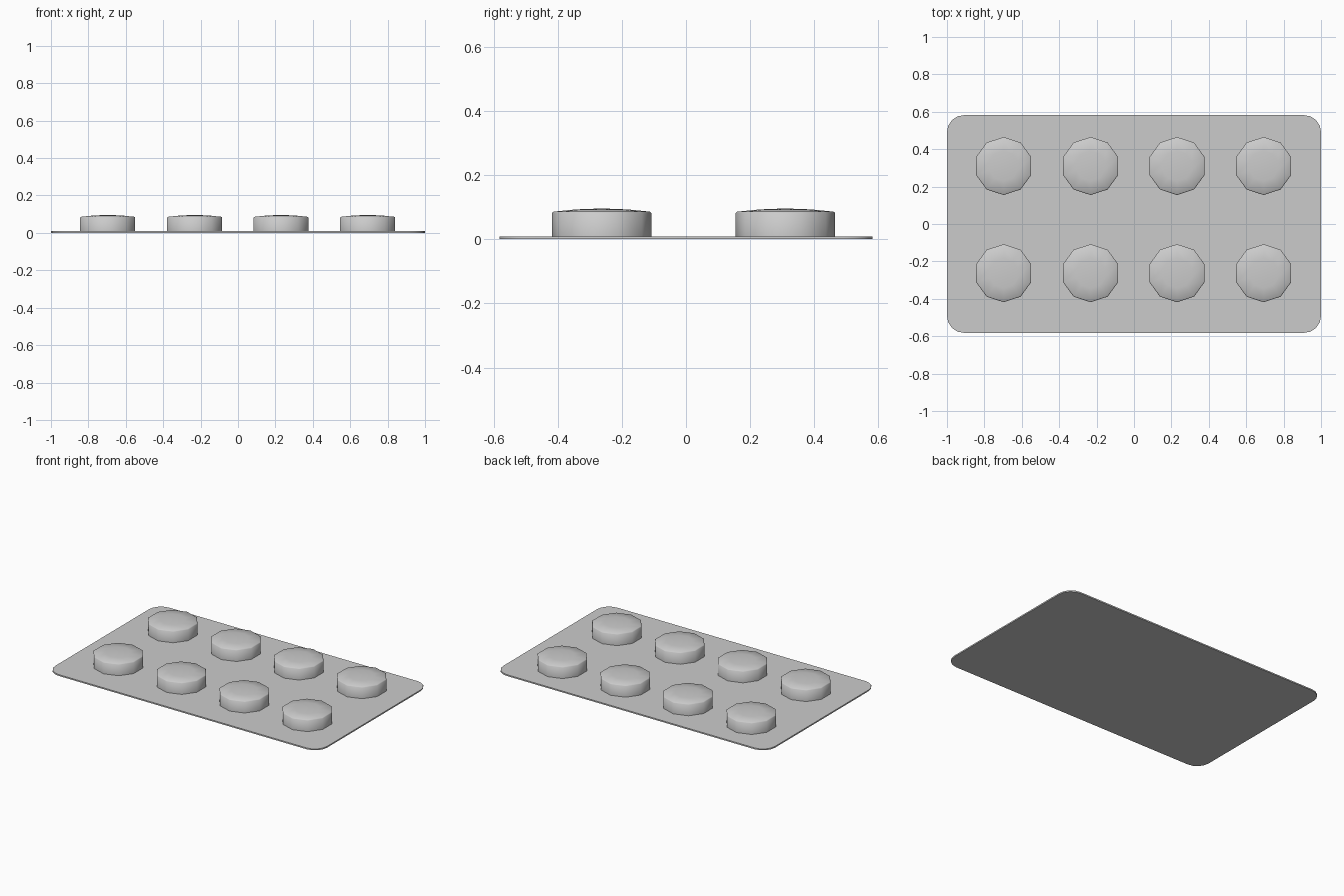
import bpy, bmesh
from math import sin, cos, pi

if "Cube" in bpy.data.objects:
    bpy.data.objects.remove(bpy.data.objects["Cube"])

GREY = (0.6, 0.6, 0.6, 1)
mat = bpy.data.materials.new("light grey")
mat.use_nodes = True
mat.diffuse_color = GREY
mat.node_tree.nodes["Principled BSDF"].inputs["Base Color"].default_value = GREY


def finish(name, bm, location=(0, 0, 0)):
    bmesh.ops.recalc_face_normals(bm, faces=bm.faces[:])
    for face in bm.faces:
        face.smooth = True
    mesh = bpy.data.meshes.new(name)
    bm.to_mesh(mesh)
    bm.free()
    mesh.materials.append(mat)
    obj = bpy.data.objects.new(name, mesh)
    obj.location = location
    bpy.context.collection.objects.link(obj)
    return obj


# Thin backing sheet with rounded corners
HALF_X, HALF_Y, RADIUS, THICK, STEPS = 1.0, 0.582, 0.09, 0.009, 4
bm = bmesh.new()
outline = []
for corner, (sx, sy) in enumerate([(1, 1), (-1, 1), (-1, -1), (1, -1)]):
    for i in range(STEPS + 1):
        a = (corner + i / STEPS) * pi / 2
        outline.append(bm.verts.new((sx * (HALF_X - RADIUS) + RADIUS * cos(a),
                                     sy * (HALF_Y - RADIUS) + RADIUS * sin(a), 0)))
base = bm.faces.new(outline)
top = bmesh.ops.extrude_face_region(bm, geom=[base], use_keep_orig=True)
bmesh.ops.translate(bm, vec=(0, 0, THICK),
                    verts=[g for g in top["geom"] if isinstance(g, bmesh.types.BMVert)])
sheet = finish("backing_sheet", bm)
bpy.context.view_layer.objects.active = sheet
sheet.select_set(True)
bpy.ops.object.shade_smooth_by_angle()


# Ten-sided blister: upright wall, narrow rim and shallow dome
SIDES = 10
PROFILE = [(0.155, 0.0), (0.155, 0.073), (0.150, 0.077), (0.08, 0.084)]


def blister(name, x, y):
    bm = bmesh.new()
    rings = []
    for r, z in PROFILE:
        rings.append([bm.verts.new((r * sin(2 * pi * i / SIDES),
                                    r * cos(2 * pi * i / SIDES), z)) for i in range(SIDES)])
    for low, high in zip(rings, rings[1:]):
        for i in range(SIDES):
            j = (i + 1) % SIDES
            bm.faces.new((low[i], low[j], high[j], high[i]))
    apex = bm.verts.new((0, 0, 0.087))
    for i in range(SIDES):
        bm.faces.new((rings[-1][i], rings[-1][(i + 1) % SIDES], apex))
    finish(name, bm, (x, y, THICK))


# Two rows of four blisters
for row, y in (("front", -0.263), ("back", 0.31)):
    for col, x in enumerate((-0.697, -0.232, 0.23, 0.693)):
        blister(f"{row}_blister_{col + 1}", x, y)
